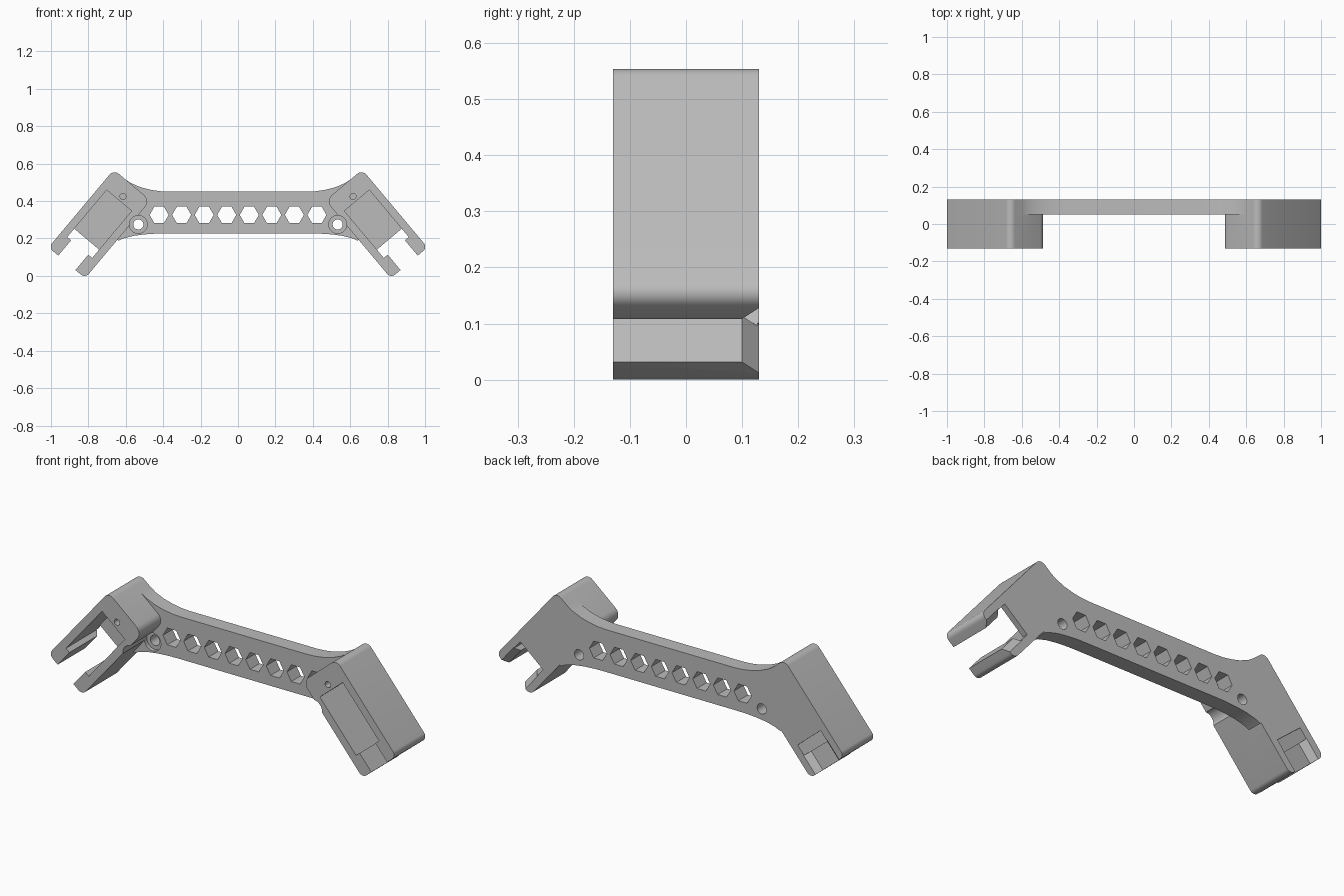
import bpy, bmesh, math
from mathutils import Matrix, Vector

if "Cube" in bpy.data.objects:
    bpy.data.objects.remove(bpy.data.objects["Cube"], do_unlink=True)

FRONT, BACK, BAR_FRONT, FLOOR = -0.13, 0.13, 0.05, 0.10

grey = bpy.data.materials.new("plain_grey")
grey.use_nodes = True
colour = (0.5, 0.5, 0.5, 1)
grey.diffuse_color = colour
grey.node_tree.nodes["Principled BSDF"].inputs["Base Color"].default_value = colour


def frame(origin, a, b, c):
    """Matrix whose columns are the profile axes a, b and the extrusion axis c."""
    m = Matrix((a, b, c)).transposed().to_4x4()
    m.translation = Vector(origin)
    return m


def prism(name, pts, lo, hi, matrix):
    """Extrude a profile from lo to hi along the third axis of the matrix."""
    bm = bmesh.new()
    low = [bm.verts.new(matrix @ Vector((p[0], p[1], lo))) for p in pts]
    top = [bm.verts.new(matrix @ Vector((p[0], p[1], hi))) for p in pts]
    n = len(pts)
    bm.faces.new(low)
    bm.faces.new(top)
    for i in range(n):
        j = (i + 1) % n
        bm.faces.new((low[i], low[j], top[j], top[i]))
    bmesh.ops.recalc_face_normals(bm, faces=bm.faces)
    mesh = bpy.data.meshes.new(name)
    bm.to_mesh(mesh)
    bm.free()
    mesh.materials.append(grey)
    ob = bpy.data.objects.new(name, mesh)
    bpy.context.scene.collection.objects.link(ob)
    return ob


def ring(x, y, r, n):
    return [(x + r * math.cos(math.tau * i / n), y + r * math.sin(math.tau * i / n))
            for i in range(n)]


def box(u0, u1, half):
    return [(u0, -half), (u1, -half), (u1, half), (u0, half)]


def rounded(u0, u1, half, radii):
    """Rectangle with one corner radius each, counter-clockwise."""
    pts = []
    for k, ((u, v), r) in enumerate(zip(box(u0, u1, half), radii)):
        cu = u + (r if u == u0 else -r)
        cv = v + (r if v < 0 else -r)
        for i in range(9):
            t = math.pi + (k + i / 8) * math.pi / 2
            pts.append((cu + r * math.cos(t), cv + r * math.sin(t)))
    return pts


X, Y, Z = Vector((1, 0, 0)), Vector((0, 1, 0)), Vector((0, 0, 1))
upright = frame((0, 0, 0), X, Z, Y)

# Handle bar with flared ends that run into the clamps
top_edge = [(0.37, 0.45), (0.42, 0.453), (0.47, 0.461), (0.52, 0.474),
            (0.57, 0.495), (0.61, 0.521), (0.68, 0.45)]
low_edge = [(0.70, 0.25), (0.64, 0.188), (0.61, 0.201), (0.56, 0.214),
            (0.50, 0.222), (0.44, 0.226), (0.38, 0.227)]
half = top_edge + low_edge
body = prism("handle_bar", half + [(-x, z) for x, z in reversed(half)],
             BAR_FRONT, BACK, upright)
adds, cuts = [], []

# Tilted clamps, one at each end
tilt = math.radians(50)
down = Vector((math.cos(tilt), 0, -math.sin(tilt)))
out = Vector((math.sin(tilt), 0, math.cos(tilt)))
origin = (0.566, 0, 0.486)
for side, s in (("left", 1), ("right", -1)):
    flip = Matrix.Diagonal((s, 1, 1, 1))
    local = flip @ frame(origin, down, out, Y)
    along = flip @ frame(origin, out, Y, down)
    mirrored = flip @ upright
    adds.append(prism(side + "_clamp", rounded(0, 0.543, 0.128, (0.045, 0.03, 0.03, 0.035)),
                      FRONT, BACK, local))
    # Pocket, open end, gap between the lips and its flared back edge
    cuts += [
        prism("pocket", box(0.108, 0.436, 0.087), -0.2, FLOOR, local),
        prism("open_end", box(0.378, 0.436, 0.087), -0.22, 0.2, local),
        prism("lip_gap", box(0.42, 0.6, 0.06), -0.24, 0.21, local),
        prism("lip_flare", [(-0.06, FLOOR), (0.06, FLOOR), (0.12, 0.16), (-0.12, 0.16)],
              0.43, 0.62, along),
        # Bolt hole with head clearance, and small screw hole
        prism("bolt_clearance", ring(0.533, 0.275, 0.048, 40), -0.2, 0.07, mirrored),
        prism("bolt_hole", ring(0.533, 0.275, 0.027, 32), -0.2, 0.2, mirrored),
        prism("screw_hole", ring(0.615, 0.425, 0.016, 24), -0.2, 0.09, mirrored),
    ]

# Row of hexagonal holes
for i in range(8):
    cuts.append(prism("hex_hole", ring((i - 3.5) * 0.1205, 0.326, 0.051, 6), 0, 0.2, upright))

for op, tools in (("UNION", adds), ("DIFFERENCE", cuts)):
    for tool in tools:
        mod = body.modifiers.new(tool.name, "BOOLEAN")
        mod.operation = op
        mod.solver = "EXACT"
        mod.object = tool
        tool.hide_render = True

# Bake the cuts and drop the helpers
bpy.context.view_layer.update()
mesh = bpy.data.meshes.new_from_object(body.evaluated_get(bpy.context.evaluated_depsgraph_get()))
body.modifiers.clear()
body.data = mesh
body.name = mesh.name = "handle_with_clamps"
mesh.materials.clear()
mesh.materials.append(grey)
for tool in adds + cuts:
    bpy.data.objects.remove(tool, do_unlink=True)

bpy.ops.object.select_all(action="DESELECT")
body.select_set(True)
bpy.context.view_layer.objects.active = body
bpy.ops.object.shade_smooth_by_angle(angle=math.radians(30))
